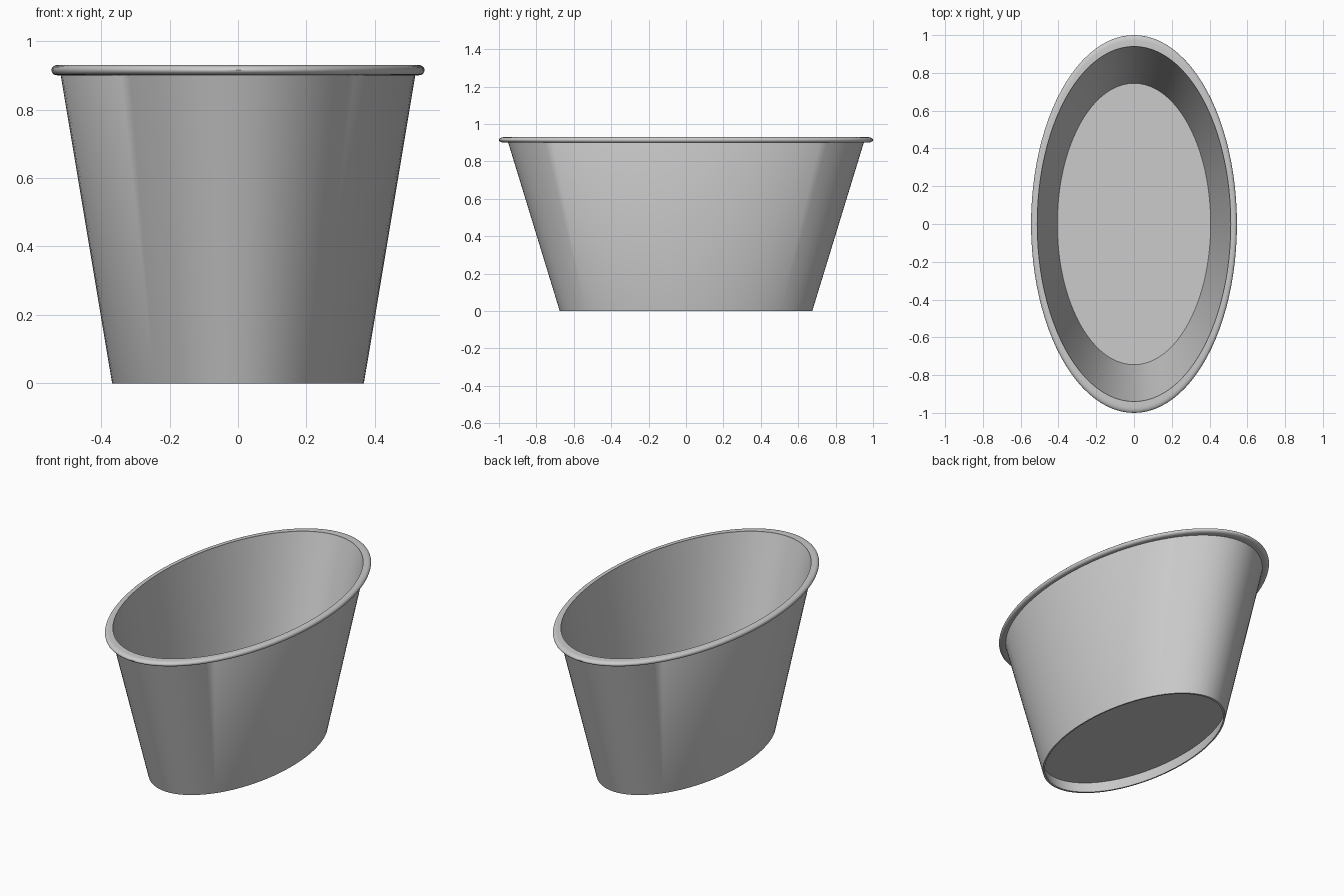
import bpy
import bmesh
import math

cube = bpy.data.objects.get("Cube")
if cube:
    bpy.data.objects.remove(cube, do_unlink=True)

SEGMENTS = 96
ASPECT = 0.545  # width of the oval relative to its length

metal = bpy.data.materials.new("light grey")
metal.use_nodes = True
grey = (0.6, 0.6, 0.6, 1)
metal.diffuse_color = grey
metal.node_tree.nodes["Principled BSDF"].inputs["Base Color"].default_value = grey


def oval_lathe(name, profile, cap_start=False, cap_end=False, closed=False):
    """Sweep (radius, height) points around an oval."""
    bm = bmesh.new()
    rings = []
    for r, z in profile:
        ring = []
        for i in range(SEGMENTS):
            a = math.tau * i / SEGMENTS
            ring.append(bm.verts.new((r * ASPECT * math.cos(a), r * math.sin(a), z)))
        rings.append(ring)
    pairs = list(zip(rings, rings[1:]))
    if closed:
        pairs.append((rings[-1], rings[0]))
    for low, high in pairs:
        for i in range(SEGMENTS):
            j = (i + 1) % SEGMENTS
            bm.faces.new((low[i], low[j], high[j], high[i]))
    if cap_start:
        bm.faces.new(rings[0][::-1])
    if cap_end:
        bm.faces.new(rings[-1])
    bmesh.ops.recalc_face_normals(bm, faces=bm.faces)
    mesh = bpy.data.meshes.new(name)
    bm.to_mesh(mesh)
    bm.free()
    mesh.materials.append(metal)
    obj = bpy.data.objects.new(name, mesh)
    bpy.context.collection.objects.link(obj)
    bpy.ops.object.select_all(action='DESELECT')
    obj.select_set(True)
    bpy.context.view_layer.objects.active = obj
    bpy.ops.object.shade_smooth_by_angle(angle=math.radians(35))
    return obj


# Tub body: recessed underside, foot, outer wall, inner wall and raised floor
oval_lathe("tub_body", [
    (0.682, 0.07), (0.661, 0), (0.675, 0), (0.952, 0.905),
    (0.94, 0.925), (0.745, 0.27)], cap_start=True, cap_end=True)

# Rolled rim: flat on top with a rounded outer lip
lip = [(0.97 + 0.03 * math.cos(a), 0.915 + 0.015 * math.sin(a))
       for a in (math.pi * (k / 10 - 0.5) for k in range(11))]
oval_lathe("rolled_rim", [(0.94, 0.90)] + lip + [(0.94, 0.93)], closed=True)
